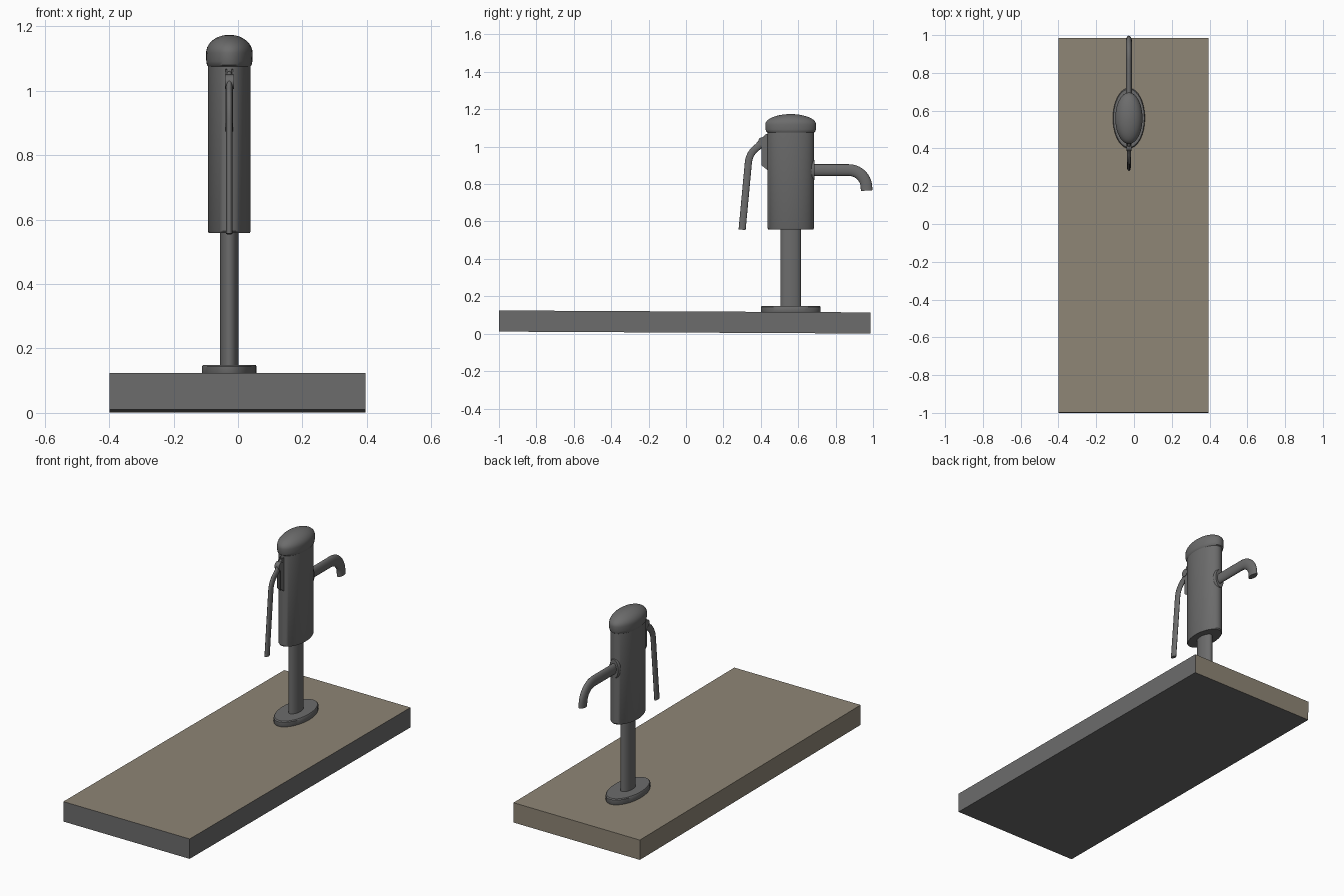
import bpy, bmesh, math
from mathutils import Matrix, Vector

if "Cube" in bpy.data.objects:
    bpy.data.objects.remove(bpy.data.objects["Cube"])

SQUASH = 0.53            # the whole pump is narrower across x
PX, PY = -0.027, 0.56    # pump axis
TILT = Matrix.Rotation(math.radians(-0.3), 4, 'X')


def material(name, rgb):
    m = bpy.data.materials.new(name)
    m.use_nodes = True
    m.diffuse_color = (*rgb, 1)
    m.node_tree.nodes["Principled BSDF"].inputs["Base Color"].default_value = (*rgb, 1)
    return m


GREY = material("dark grey", (0.15, 0.15, 0.15))
TAN = material("warm stone", (0.27, 0.235, 0.18))


def finish(name, bm, mats, smooth=True):
    bmesh.ops.recalc_face_normals(bm, faces=bm.faces)
    me = bpy.data.meshes.new(name)
    bm.to_mesh(me)
    bm.free()
    for m in mats:
        me.materials.append(m)
    ob = bpy.data.objects.new(name, me)
    bpy.context.collection.objects.link(ob)
    if smooth:
        bpy.ops.object.select_all(action='DESELECT')
        ob.select_set(True)
        bpy.context.view_layer.objects.active = ob
        bpy.ops.object.shade_smooth_by_angle(angle=math.radians(35))
    return ob


def lathe(name, profile, centre=(PX, PY, 0), turn=Matrix(), squash=SQUASH, steps=40):
    """Closed turned solid from (radius, height) points, squashed across x."""
    bm = bmesh.new()
    rings = []
    for r, h in profile:
        rings.append([bm.verts.new((r * math.cos(a), r * math.sin(a), h))
                      for a in (math.tau * i / steps for i in range(steps))])
    for low, high in zip(rings, rings[1:]):
        for i in range(steps):
            j = (i + 1) % steps
            bm.faces.new((low[i], low[j], high[j], high[i]))
    bm.faces.new(rings[0])
    bm.faces.new(rings[-1])
    bm.transform(Matrix.Translation(centre) @ Matrix.Diagonal((squash, 1, 1, 1)) @ turn)
    return finish(name, bm, [GREY])


def tube(name, path, radius, steps=20):
    """Round tube along a (y, z) path, squashed across x."""
    pts = [Vector((0, y, z)) for y, z in path]
    bm = bmesh.new()
    rings = []
    for i, p in enumerate(pts):
        along = (pts[min(i + 1, len(pts) - 1)] - pts[max(i - 1, 0)]).normalized()
        side = Vector((1, 0, 0)).cross(along)
        rings.append([bm.verts.new(p + radius * (side * math.sin(a) + Vector((SQUASH * math.cos(a), 0, 0)))
                                   + Vector((PX, 0, 0)))
                      for a in (math.tau * k / steps for k in range(steps))])
    for low, high in zip(rings, rings[1:]):
        for k in range(steps):
            j = (k + 1) % steps
            bm.faces.new((low[k], low[j], high[j], high[k]))
    bm.faces.new(rings[0])
    bm.faces.new(rings[-1])
    return finish(name, bm, [GREY])


def arc(cy, cz, r, start, end, n=10):
    return [(cy + r * math.cos(math.radians(start + (end - start) * i / n)),
             cz + r * math.sin(math.radians(start + (end - start) * i / n))) for i in range(n + 1)]


# Slab: stone on the top, back and left-hand faces, grey elsewhere
bm = bmesh.new()
bmesh.ops.create_cube(bm, size=1)
bm.transform(Matrix.Translation((-0.002, -0.007, 0.0625)) @ Matrix.Diagonal((0.795, 1.985, 0.113, 1)))
bm.normal_update()
for f in bm.faces:
    n = f.normal
    f.material_index = 1 if n.z > 0.5 or n.y > 0.5 or n.x < -0.5 else 0
bm.transform(Matrix.Translation((0, 0, 0.0625)) @ TILT @ Matrix.Translation((0, 0, -0.0625)))
finish("base_slab", bm, [GREY, TAN], smooth=False)

# Upright
lathe("foot_flange", [(0.154, 0.11), (0.16, 0.12), (0.16, 0.144), (0.154, 0.149)])
lathe("post", [(0.055, 0.13), (0.055, 0.58)])
lathe("barrel", [(0.12, 0.558), (0.125, 0.564), (0.125, 1.09)])

# Domed cap with a soft rim
dome = [(0.136 * math.cos(t), 1.118 + 0.056 * math.sin(t))
        for t in (math.pi / 2 * i / 10 for i in range(10))]
lathe("cap", [(0.122, 1.074), (0.131, 1.08), (0.135, 1.092)] + dome + [(0.004, 1.174)])

# Spout on the back, with its collar
tube("spout", [(0.64, 0.875), (0.8, 0.875)] + arc(0.87, 0.78, 0.095, 90, 0) + [(0.966, 0.765)], 0.031)
lathe("spout_collar", [(0.06, 0.06), (0.06, 0.118), (0.052, 0.128)], (PX, PY, 0.875),
      Matrix.Rotation(-math.pi / 2, 4, 'X'))

# Bracket: two cheeks holding the lever
cheek = [(0.45, 1.07), (0.425, 1.066), (0.404, 1.04), (0.404, 0.9), (0.437, 0.874), (0.45, 0.874)]
for label, offset in (("left", 0.0095), ("right", -0.0095)):
    bm = bmesh.new()
    face = bm.faces.new([bm.verts.new((PX + offset - 0.002, y, z)) for y, z in cheek])
    new = bmesh.ops.extrude_face_region(bm, geom=[face])["geom"]
    bmesh.ops.translate(bm, vec=(0.004, 0, 0), verts=[v for v in new if isinstance(v, bmesh.types.BMVert)])
    finish("bracket_cheek_" + label, bm, [GREY], smooth=False)

# Pivot pin and curved lever on the front
lathe("pivot_pin", [(0.022, -0.014), (0.022, 0.014)], (PX, 0.408, 1.028),
      Matrix.Rotation(math.pi / 2, 4, 'Y'), squash=1, steps=20)
tube("lever", [(0.435, 1.045), (0.408, 1.028)] + arc(0.445, 0.905, 0.112, 122, 176) + [(0.3, 0.556)], 0.019)
